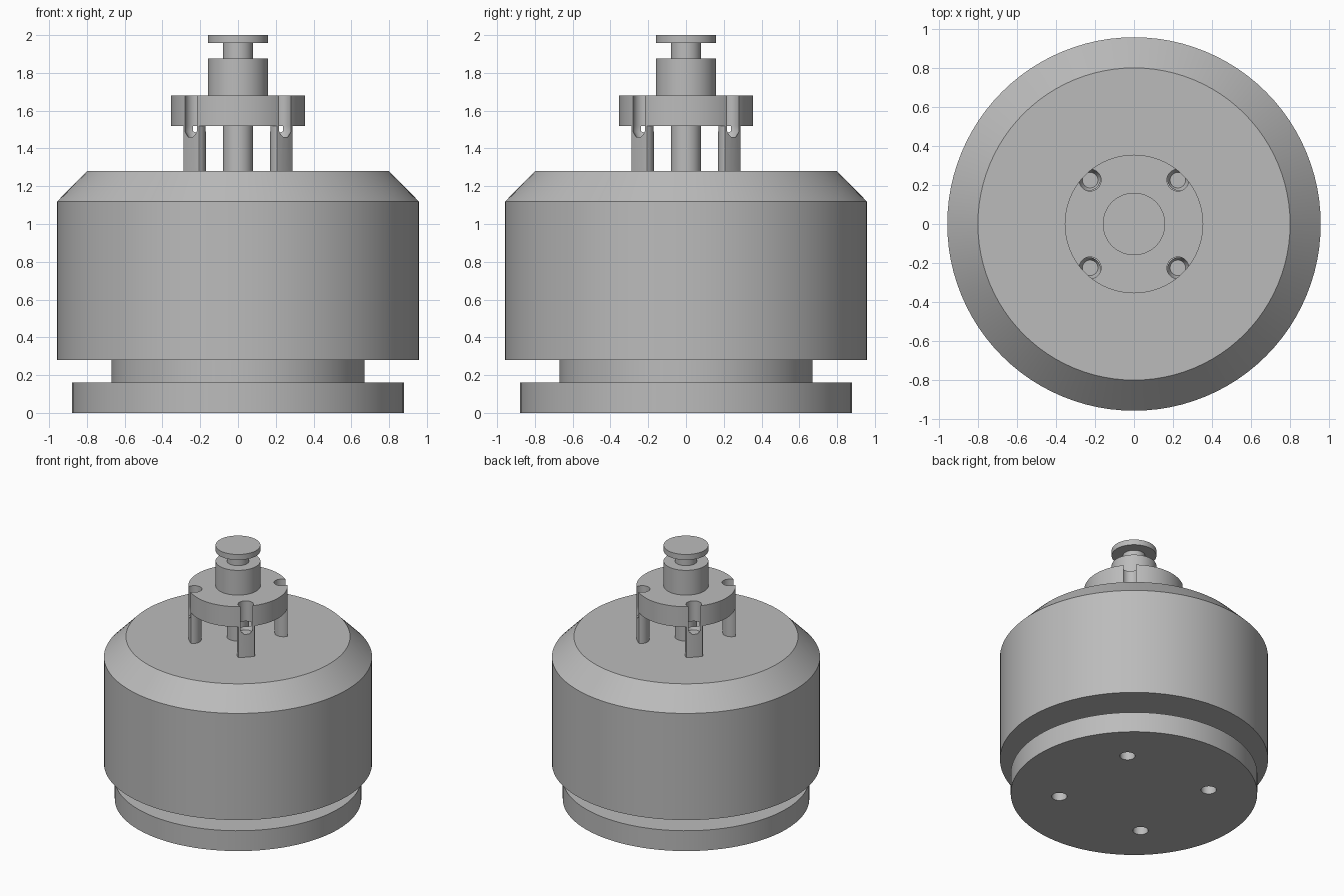
import bpy
from math import cos, sin, pi, radians

cube = bpy.data.objects.get("Cube")
if cube:
    bpy.data.objects.remove(cube, do_unlink=True)

# Single plain grey for the whole machine
GREY = (0.5, 0.5, 0.5, 1.0)
metal = bpy.data.materials.new("grey metal")
metal.use_nodes = True
metal.diffuse_color = GREY
for node in metal.node_tree.nodes:
    if node.type == 'BSDF_PRINCIPLED':
        node.inputs["Base Color"].default_value = GREY


def lathe(name, profile, sides=96, center=(0, 0)):
    """Closed solid of revolution from (radius, height) points, bottom to top."""
    cx, cy = center
    turns = [2 * pi * i / sides for i in range(sides)]
    verts = [(cx + r * cos(a), cy + r * sin(a), z) for r, z in profile for a in turns]
    faces = [tuple(reversed(range(sides)))]
    for k in range(len(profile) - 1):
        low, high = k * sides, (k + 1) * sides
        for i in range(sides):
            j = (i + 1) % sides
            faces.append((low + i, low + j, high + j, high + i))
    faces.append(tuple(range(len(verts) - sides, len(verts))))
    mesh = bpy.data.meshes.new(name)
    mesh.from_pydata(verts, [], faces)
    mesh.materials.append(metal)
    obj = bpy.data.objects.new(name, mesh)
    bpy.context.collection.objects.link(obj)
    return obj


def select(obj):
    bpy.ops.object.select_all(action='DESELECT')
    obj.select_set(True)
    bpy.context.view_layer.objects.active = obj


def cut(obj, cutter, operation='DIFFERENCE'):
    """Apply a boolean and throw the cutter away."""
    select(obj)
    mod = obj.modifiers.new("cut", 'BOOLEAN')
    mod.operation = operation
    mod.solver = 'EXACT'
    mod.object = cutter
    bpy.ops.object.modifier_apply(modifier=mod.name)
    bpy.data.objects.remove(cutter, do_unlink=True)


def diagonal(radius, k):
    a = radians(45 + 90 * k)
    return radius * cos(a), radius * sin(a)


RIM = 0.355
parts = []

# Mounting base and neck, with the chamfered drum above
base = lathe("mounting_base", [(0.88, 0), (0.88, 0.16)])
for k in range(4):
    cut(base, lathe("hole", [(0.055, -0.1), (0.055, 0.13)], 32, diagonal(0.535, k)))
parts.append(base)
parts.append(lathe("base_neck", [(0.67, 0.16), (0.67, 0.28)]))
parts.append(lathe("drum", [(0.957, 0.28), (0.957, 1.12), (0.8, 1.28)]))

# Shaft, collar and end cap
parts.append(lathe("shaft", [(0.08, 1.28), (0.08, 1.96)], 64))
parts.append(lathe("collar", [(0.16, 1.68), (0.16, 1.875)], 64))
parts.append(lathe("shaft_cap", [(0.16, 1.957), (0.16, 2.0)], 64))


def notch(k):
    """Screw clearance with a conical seat."""
    seat = [(0.04, 1.46), (0.056, 1.49), (0.056, 1.8)]
    return lathe("notch", seat, 32, diagonal(0.318, k))


# Flange with four open screw notches
flange = lathe("flange", [(RIM, 1.52), (RIM, 1.68)])
for k in range(4):
    cut(flange, notch(k))
parts.append(flange)

# Support posts trimmed to the flange rim
for k in range(4):
    post = lathe(f"support_post_{k + 1}", [(0.063, 1.28), (0.063, 1.52)], 32, diagonal(0.33, k))
    cut(post, lathe("rim", [(RIM, 1.2), (RIM, 1.6)]), 'INTERSECT')
    cut(post, notch(k))
    parts.append(post)

for part in parts:
    select(part)
    bpy.ops.object.shade_smooth_by_angle(angle=radians(30))
